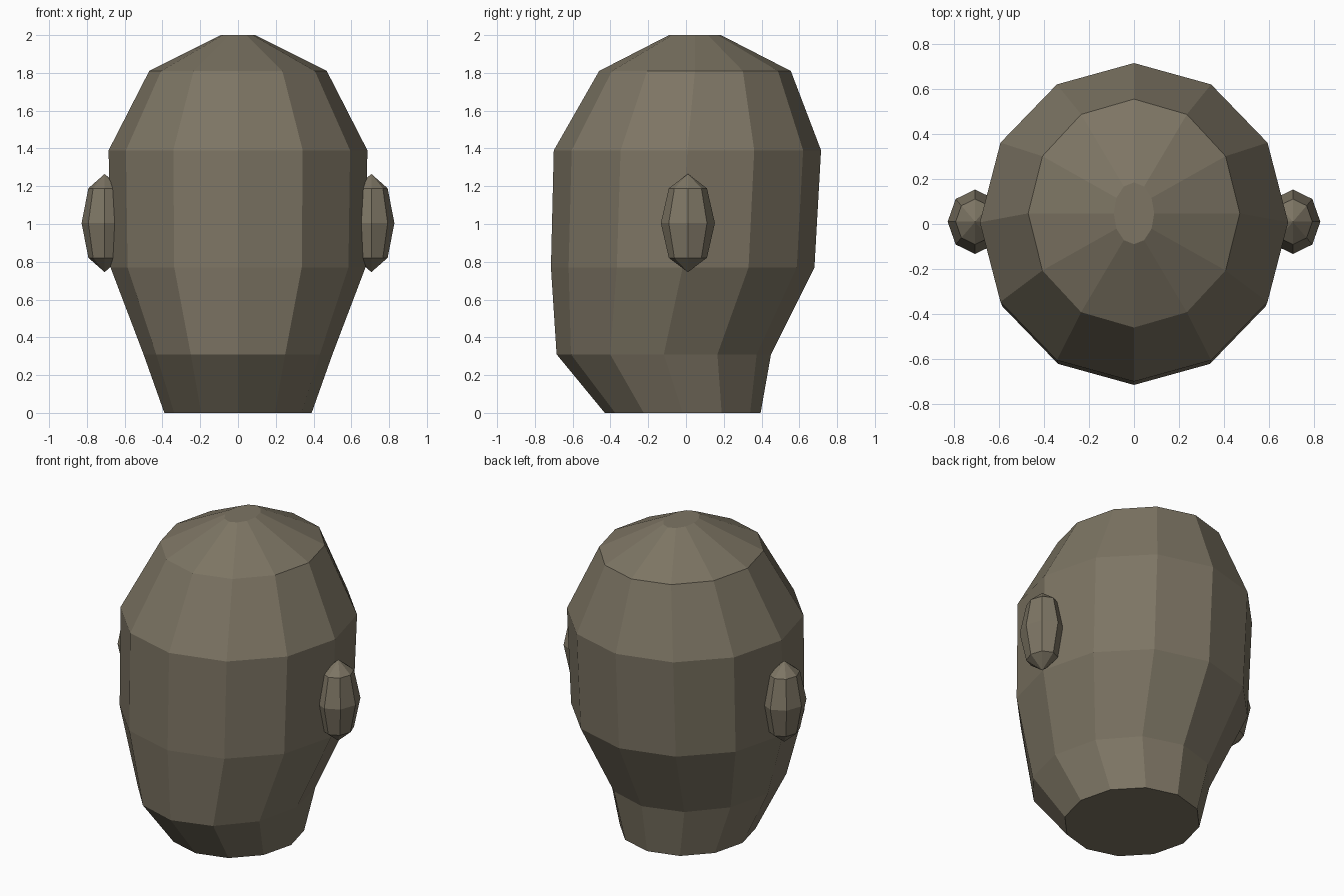
import bpy, bmesh, math
from mathutils import Matrix

if "Cube" in bpy.data.objects:
    bpy.data.objects.remove(bpy.data.objects["Cube"])

# One dull brown for everything
brown = bpy.data.materials.new("dull_brown")
brown.diffuse_color = (0.205, 0.178, 0.127, 1)
brown.use_nodes = True
brown.node_tree.nodes["Principled BSDF"].inputs["Base Color"].default_value = brown.diffuse_color


def add_object(name, bm):
    bmesh.ops.recalc_face_normals(bm, faces=bm.faces[:])
    mesh = bpy.data.meshes.new(name)
    bm.to_mesh(mesh)
    bm.free()
    mesh.materials.append(brown)
    obj = bpy.data.objects.new(name, mesh)
    bpy.context.collection.objects.link(obj)
    return obj


# Head: stacked twelve-sided ellipses (height, half width, front y, back y)
SIDES = 12
SECTIONS = [
    (0.00, 0.39, -0.43, 0.395),
    (0.31, 0.50, -0.685, 0.45),
    (0.77, 0.675, -0.715, 0.68),
    (1.39, 0.685, -0.70, 0.715),
    (1.81, 0.47, -0.46, 0.555),
    (2.00, 0.09, -0.09, 0.185),
]
bm = bmesh.new()
rings = []
for z, rx, front, back in SECTIONS:
    cy, ry = (front + back) / 2, (back - front) / 2
    angles = [2 * math.pi * i / SIDES for i in range(SIDES)]
    rings.append([bm.verts.new((rx * math.cos(a), cy + ry * math.sin(a), z))
                  for a in angles])
for low, high in zip(rings, rings[1:]):
    for i in range(SIDES):
        j = (i + 1) % SIDES
        bm.faces.new((low[i], low[j], high[j], high[i]))
bm.faces.new(rings[0][::-1])
bm.faces.new(rings[-1])
add_object("head", bm)

# Ears: stretched low-poly spheres, one on each side
for name, side in (("ear_left", -1), ("ear_right", 1)):
    bm = bmesh.new()
    bmesh.ops.create_uvsphere(
        bm, u_segments=8, v_segments=4, radius=1,
        matrix=Matrix.Translation((side * 0.706, 0.01, 1.005))
        @ Matrix.Diagonal((0.122, 0.143, 0.26, 1)))
    add_object(name, bm)
